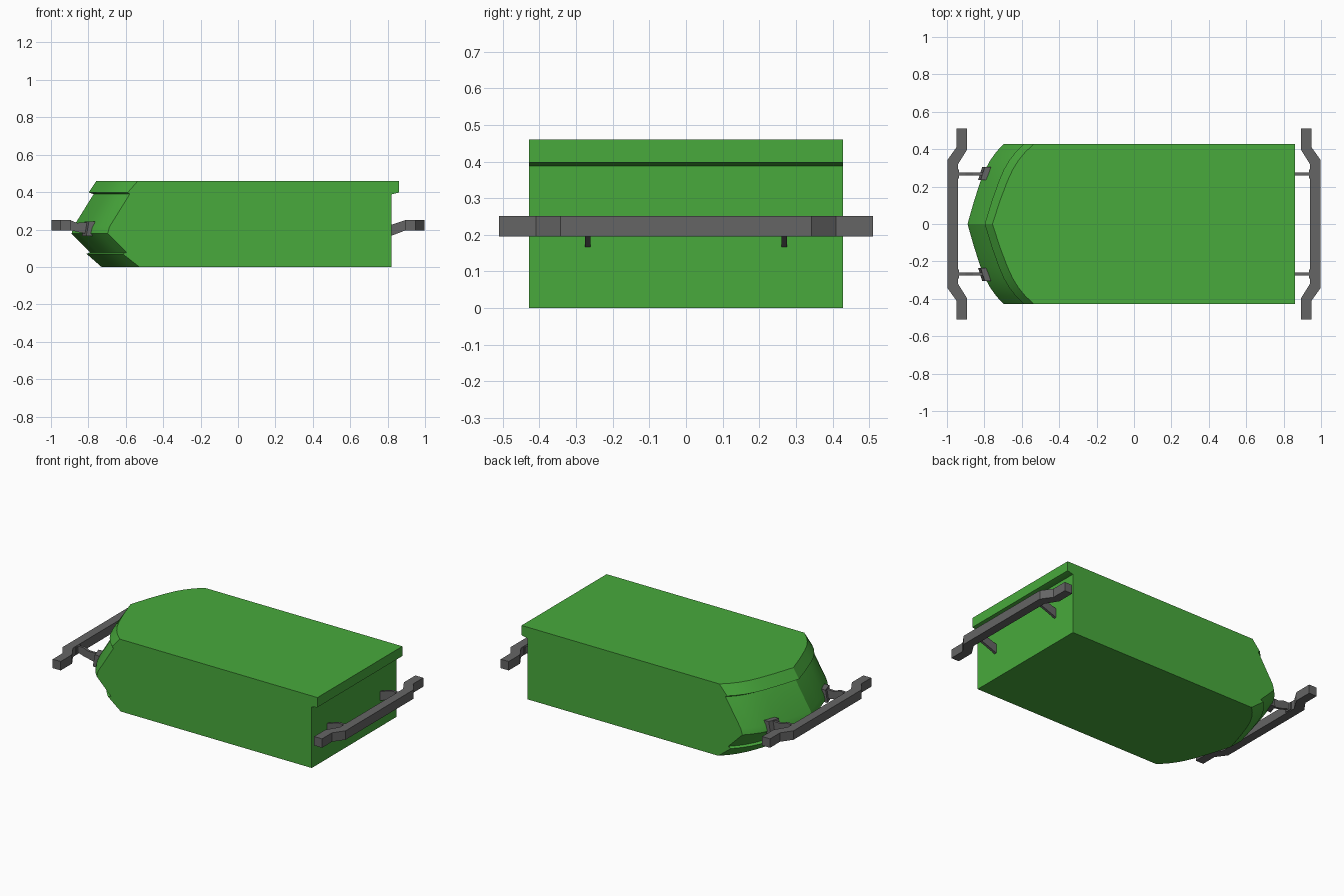
import bpy, bmesh

if "Cube" in bpy.data.objects:
    bpy.data.objects.remove(bpy.data.objects["Cube"])


def material(name, col):
    m = bpy.data.materials.new(name)
    m.diffuse_color = (*col, 1)
    m.use_nodes = True
    m.node_tree.nodes["Principled BSDF"].inputs["Base Color"].default_value = m.diffuse_color
    return m


GREEN = material("green_paint", (0.065, 0.40, 0.045))
GREY = material("dark_grey_metal", (0.13, 0.13, 0.13))


def loft(name, rings, mat, smooth=False):
    """Skin a stack of closed rings and cap both ends."""
    bm = bmesh.new()
    vr = [[bm.verts.new(p) for p in r] for r in rings]
    n = len(vr[0])
    for a, b in zip(vr, vr[1:]):
        for i in range(n):
            j = (i + 1) % n
            bm.faces.new((a[i], a[j], b[j], b[i]))
    bm.faces.new(vr[0])
    bm.faces.new(vr[-1])
    bmesh.ops.recalc_face_normals(bm, faces=bm.faces)
    me = bpy.data.meshes.new(name)
    bm.to_mesh(me)
    bm.free()
    me.materials.append(mat)
    ob = bpy.data.objects.new(name, me)
    bpy.context.collection.objects.link(ob)
    if smooth:
        bpy.ops.object.select_all(action='DESELECT')
        bpy.context.view_layer.objects.active = ob
        ob.select_set(True)
        bpy.ops.object.shade_smooth_by_angle(angle=0.4)
    return ob


# Nose sweep: how far the front edge falls back at each distance from the centre
SWEEP = [(0, 0), (0.13, 0.037), (0.23, 0.07), (0.29, 0.094),
         (0.34, 0.121), (0.385, 0.153), (0.428, 0.193)]


def ring(z, nose, back, k):
    """Plan outline at one height, pointed at -x and square at +x."""
    side = [(nose + d * k, y, z) for y, d in SWEEP]
    other = [(x, -y, h) for x, y, h in side[:0:-1]]
    return other + side + [(back, 0.428, z), (back, -0.428, z)]


# Body with the undercut chin
loft("body", [ring(*r) for r in [
    (0.0, -0.73, 0.82, 1.05), (0.07, -0.81, 0.82, 1.0), (0.078, -0.79, 0.82, 1.0),
    (0.178, -0.89, 0.82, 1.0), (0.215, -0.88, 0.82, 1.0),
    (0.392, -0.77, 0.82, 1.0)]], GREEN, True)

# Overhanging lid
loft("lid", [ring(*r) for r in [
    (0.388, -0.77, 0.82, 1.0), (0.398, -0.798, 0.86, 1.08),
    (0.46, -0.757, 0.86, 1.15)]], GREEN, True)

# Bumpers: centre line (x, y) and half of the bar width
BAR = [(0.922, -0.51), (0.922, -0.402), (0.97, -0.33),
       (0.97, 0.33), (0.922, 0.402), (0.922, 0.51)]
SKEW = [0, 0.007, 0.012, -0.012, -0.007, 0]
W = 0.028
for label, s in (("front", -1), ("rear", 1)):
    loft(label + "_bumper", [
        [(s * (x - W), y + q, 0.195), (s * (x + W), y - q, 0.195),
         (s * (x + W), y - q, 0.252), (s * (x - W), y + q, 0.252)]
        for (x, y), q in zip(BAR, SKEW)], GREY)


def arm(name, profile, y, w):
    loft(name, [[(x, y + d, z) for x, z in profile] for d in (-w, w)], GREY)


for side, s in (("left", -1), ("right", 1)):
    # Tapered arms carrying each bumper
    arm("rear_arm_" + side, [(0.81, 0.163), (0.81, 0.222), (0.895, 0.25),
                             (0.945, 0.25), (0.945, 0.212), (0.9, 0.197)], s * 0.268, 0.008)
    arm("front_arm_" + side, [(-0.945, 0.212), (-0.945, 0.25), (-0.9, 0.25),
                              (-0.86, 0.236), (-0.79, 0.238), (-0.79, 0.172),
                              (-0.9, 0.197)], s * 0.268, 0.008)
    # Pads behind the bars
    for label, e in (("front", -1), ("rear", 1)):
        arm(label + "_bar_pad_" + side,
            [(e * 0.936, 0.2), (e * 0.936, 0.248), (e * 0.95, 0.248), (e * 0.95, 0.2)],
            s * 0.268, 0.024)
    # Angled mounting plate following the nose surface
    loft("mount_plate_" + side, [
        [(x - 0.012, s * y, 0.165), (x + 0.02, s * y, 0.165),
         (x + 0.034, s * y, 0.243), (x + 0.002, s * y, 0.243)]
        for x, y in ((-0.822, 0.235), (-0.799, 0.305))], GREY)
